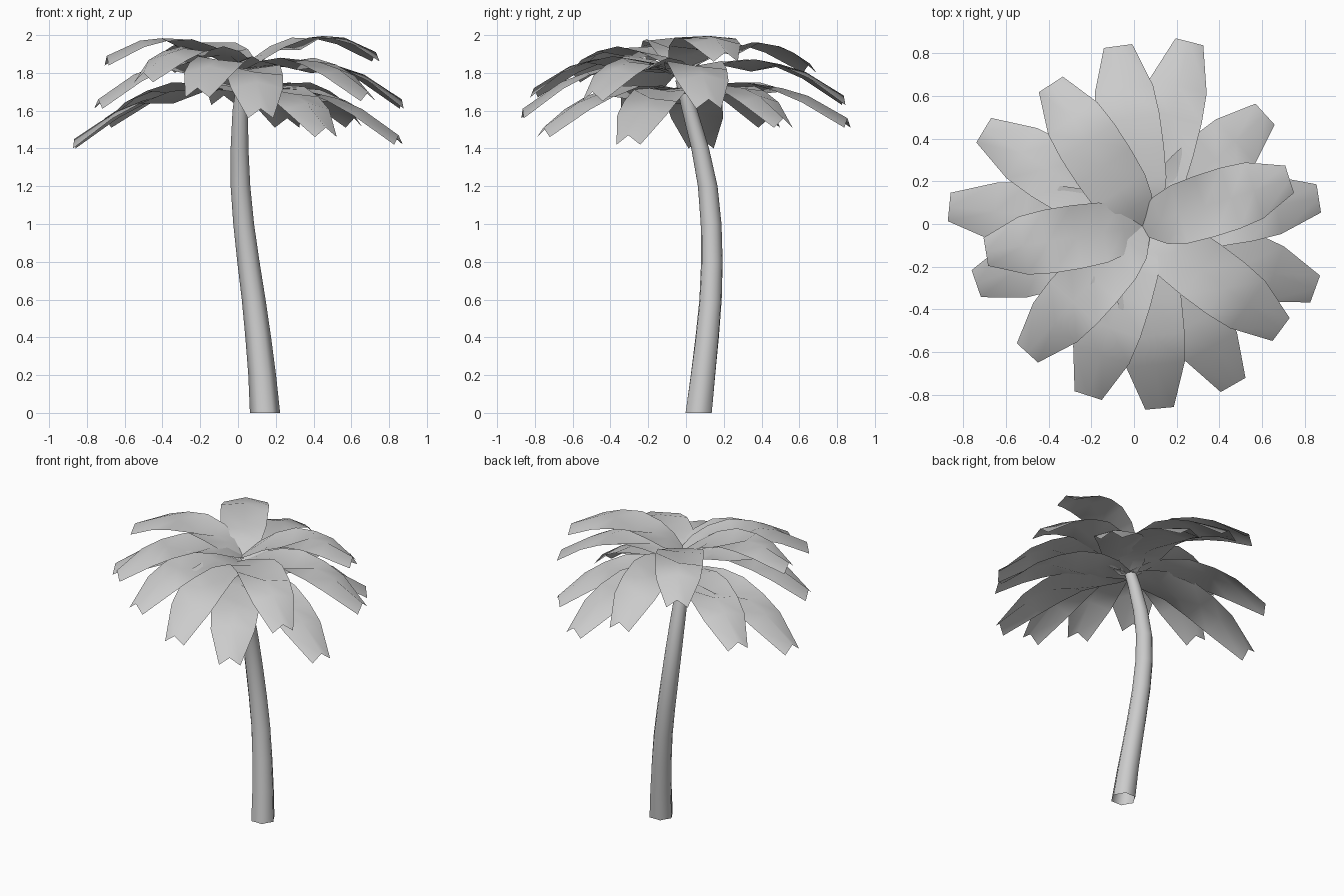
import bpy, bmesh, math
from mathutils import Vector

if "Cube" in bpy.data.objects:
    bpy.data.objects.remove(bpy.data.objects["Cube"])

grey = bpy.data.materials.new("pale_grey")
grey.diffuse_color = (0.6, 0.6, 0.6, 1)
grey.use_nodes = True
grey.node_tree.nodes["Principled BSDF"].inputs["Base Color"].default_value = grey.diffuse_color


def finish(bm, name, angle):
    me = bpy.data.meshes.new(name)
    bm.to_mesh(me)
    bm.free()
    me.materials.append(grey)
    ob = bpy.data.objects.new(name, me)
    bpy.context.collection.objects.link(ob)
    bpy.ops.object.select_all(action='DESELECT')
    ob.select_set(True)
    bpy.context.view_layer.objects.active = ob
    bpy.ops.object.shade_smooth_by_angle(angle=math.radians(angle))
    return ob


# Trunk: curved open tube, fluted at the foot and tapering upwards (x, y, z, radius)
SPINE = [(.143, .067, 0, .074), (.128, .09, .2, .069), (.107, .112, .4, .065),
         (.083, .13, .6, .061), (.055, .137, .8, .058), (.03, .133, 1.0, .055),
         (.013, .115, 1.2, .052), (.008, .075, 1.4, .047),
         (.012, .02, 1.6, .041), (.03, -.02, 1.76, .036)]
SIDES = 12
bm = bmesh.new()
rings = []
for x, y, z, r in SPINE:
    flute = 0.08 * max(0, 1 - z / 1.0)
    ring = []
    for i in range(SIDES):
        a = 2 * math.pi * i / SIDES
        rr = r * (1 + flute * (-1 if i % 2 else 1))
        ring.append(bm.verts.new((x + rr * math.cos(a), y + rr * math.sin(a), z)))
    rings.append(ring)
for lo, hi in zip(rings, rings[1:]):
    for i in range(SIDES):
        j = (i + 1) % SIDES
        bm.faces.new((lo[i], lo[j], hi[j], hi[i]))
finish(bm, "trunk", 85)

# Frond outline: (fraction of length, half width, midrib offset, edge offset)
# dimpled before the middle, ridged towards the tip
ROWS = [(0, .05, 0, 0), (.12, .115, .01, 0), (.25, .142, -.015, .005),
        (.42, .15, -.055, .01), (.6, .15, .01, -.005),
        (.76, .138, .022, -.012), (1, .067, .03, -.02)]


def frond(name, tip_x, tip_y, tip_z, root_z, arch):
    root = Vector((.04, -.01, 0))
    span = Vector((tip_x, tip_y, 0)) - root
    side = Vector((-span.y, span.x, 0)).normalized()
    bm = bmesh.new()
    rows = []
    for t, w, mid, edge in ROWS:
        p = root + span * t
        p.z = root_z + (tip_z - root_z) * t + 4 * arch * t * (1 - t)
        rows.append([bm.verts.new(p + side * w * s +
                                  Vector((0, 0, edge if s else mid)))
                     for s in (-1, 0, 1)])
    for a, b in zip(rows, rows[1:]):
        for i in range(2):
            bm.faces.new((a[i], b[i], b[i + 1], a[i + 1]))
    finish(bm, name, 85)


# Tiers of fronds: root height, arch height, tips (x, y, z)
TIERS = {
    "upper_frond": (1.82, .135, [(-.695, -.13, 1.86), (.73, .21, 1.88),
                                 (-.39, .655, 1.82), (-.5, -.605, 1.77)]),
    "middle_frond": (1.78, .14, [(-.075, .835, 1.65), (-.74, -.28, 1.63),
                                 (-.215, -.805, 1.69), (.12, -.865, 1.58),
                                 (.69, -.495, 1.67), (.867, .12, 1.63)]),
    "lower_frond": (1.69, .12, [(.26, .855, 1.53), (-.705, .44, 1.53),
                                (-.867, .08, 1.42), (.465, -.755, 1.48),
                                (.85, -.305, 1.44), (.615, .515, 1.53)]),
}
for name, (root_z, arch, tips) in TIERS.items():
    for n, (x, y, z) in enumerate(tips, 1):
        frond(f"{name}_{n}", x, y, z, root_z, arch)
